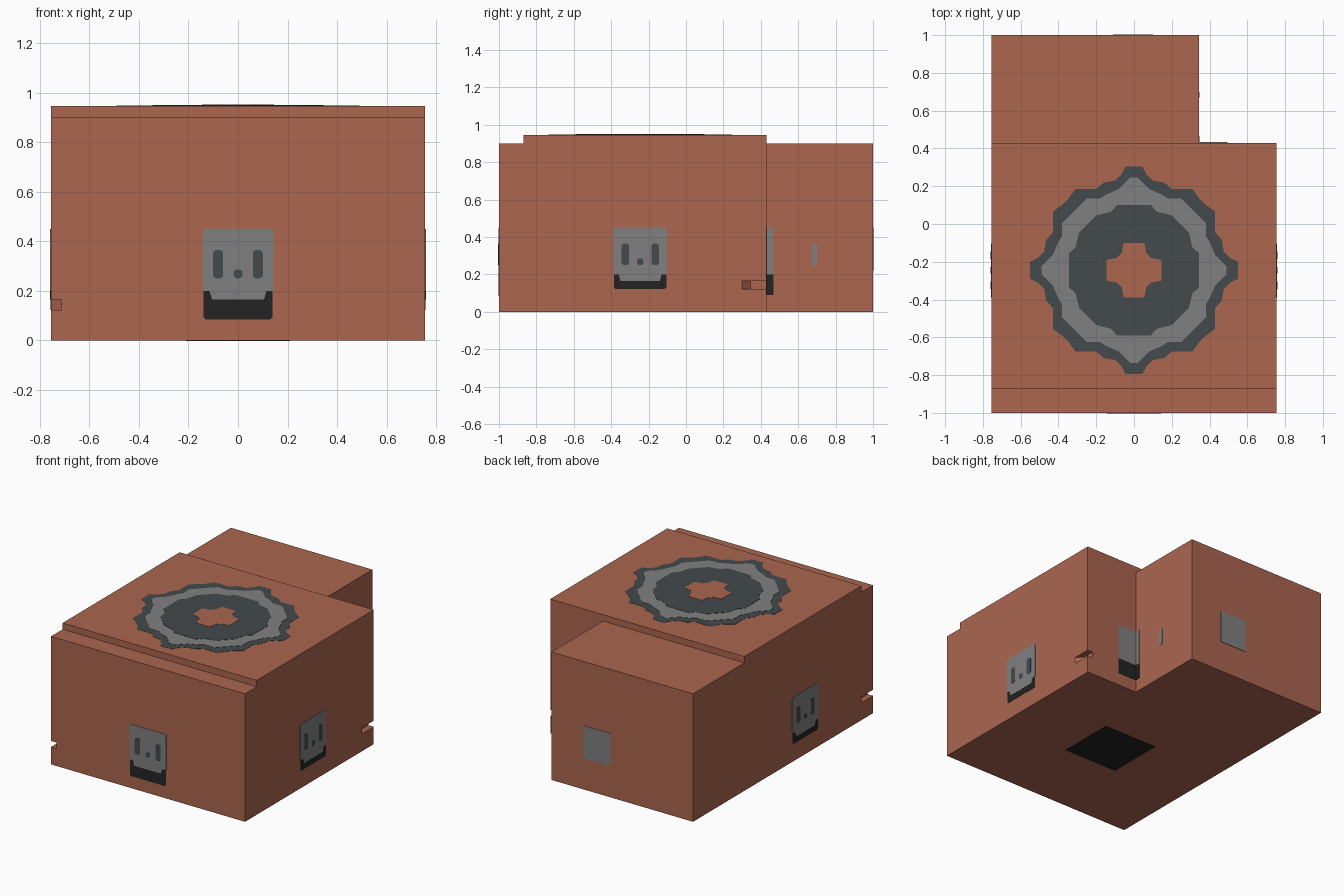
import bpy
import bmesh
from mathutils import Vector

cube = bpy.data.objects.get("Cube")
if cube:
    bpy.data.objects.remove(cube, do_unlink=True)


def material(name, rgb):
    mat = bpy.data.materials.new(name)
    mat.use_nodes = True
    mat.diffuse_color = (*rgb, 1)
    mat.node_tree.nodes["Principled BSDF"].inputs["Base Color"].default_value = (*rgb, 1)
    return mat


BRICK = material("brick red", (0.407, 0.133, 0.078))
GREY = material("mid grey", (0.212, 0.216, 0.212))
SLATE = material("dark slate", (0.056, 0.067, 0.073))
BLACK = material("black", (0.017, 0.017, 0.017))

X, Y, Z = Vector((1, 0, 0)), Vector((0, 1, 0)), Vector((0, 0, 1))
WIDE = 0.755    # half width of the body
MID = -0.245    # centre of the main block along y
INNER = 0.345   # side of the rear block
SEAM = 0.43     # back of the main block


def prism(name, points, origin, u, v, n, depth, mat):
    """Extrude a 2D outline, lying in the u-v plane at origin, along n."""
    bm = bmesh.new()
    face = bm.faces.new([bm.verts.new(origin + u * a + v * b) for a, b in points])
    side = bmesh.ops.extrude_face_region(bm, geom=[face])["geom"]
    bmesh.ops.translate(bm, vec=n * depth,
                        verts=[g for g in side if isinstance(g, bmesh.types.BMVert)])
    bmesh.ops.recalc_face_normals(bm, faces=bm.faces)
    mesh = bpy.data.meshes.new(name)
    bm.to_mesh(mesh)
    bm.free()
    mesh.materials.append(mat)
    obj = bpy.data.objects.new(name, mesh)
    bpy.context.collection.objects.link(obj)
    return obj


def rect(a0, a1, b0, b1, c=0.0):
    """Rectangle with optional clipped corners."""
    if not c:
        return [(a0, b0), (a1, b0), (a1, b1), (a0, b1)]
    return [(a0 + c, b0), (a1 - c, b0), (a1, b0 + c), (a1, b1 - c),
            (a1 - c, b1), (a0 + c, b1), (a0, b1 - c), (a0, b0 + c)]


# Body: stepped main block and lower rear block
main = prism("main_block",
             [(-1, 0), (SEAM, 0), (SEAM, 0.945), (-0.87, 0.945), (-0.87, 0.9), (-1, 0.9)],
             X * -WIDE, Y, Z, X, 2 * WIDE, BRICK)
prism("rear_block", rect(-WIDE, INNER, 0, 0.9), Y * SEAM, X, Z, Y, 1 - SEAM, BRICK)

# Tapered slots at two opposite corners
for s, label in ((1, "left"), (-1, "right")):
    outline = [(0.8, 0.5), (0.713, 0.5), (0.713, 0.345), (WIDE, 0.3), (0.8, 0.3)]
    pts = [(s * a, MID - 0.04 + s * (b - MID + 0.04)) for a, b in outline]
    cutter = prism(label + "_slot_cutter", pts, Z * 0.122, X, Y, Z, 0.043, BRICK)
    cutter.hide_render = True
    cutter.hide_viewport = True
    cut = main.modifiers.new(label + "_slot", "BOOLEAN")
    cut.operation = "DIFFERENCE"
    cut.solver = "EXACT"
    cut.object = cutter

# Top emblem: nested plates with eight-fold symmetry
emblem = [
    ("emblem_rim", SLATE, [(0.045, 0.55), (0.065, 0.51), (0.10, 0.475), (0.16, 0.465),
                           (0.20, 0.43), (0.31, 0.43), (0.35, 0.375)]),
    ("emblem_ring", GREY, [(0.02, 0.49), (0.08, 0.43), (0.15, 0.40), (0.18, 0.38),
                           (0.25, 0.38), (0.32, 0.31)]),
    ("emblem_disc", SLATE, [(0.09, 0.345), (0.12, 0.31), (0.20, 0.29), (0.25, 0.24)]),
    ("emblem_cross", BRICK, [(0.055, 0.145), (0.065, 0.09)]),
]
for i, (name, mat, octant) in enumerate(emblem):
    quarter = octant + [(b, a) for a, b in reversed(octant)]
    outline = []
    for _ in range(4):
        outline += quarter
        quarter = [(b, -a) for a, b in quarter]
    prism(name, outline, Vector((0, MID, 0.945)), X, Y, Z, 0.0015 * (i + 1), mat)


# Face panels on the front and both sides
def face_panel(label, origin, u, n, low):
    bib = [(-0.143, 0.2), (-0.115, 0.2), (-0.105, 0.165), (0.105, 0.165),
           (0.115, 0.2), (0.143, 0.2), (0.143, 0.44), (0.133, 0.45),
           (-0.133, 0.45), (-0.143, 0.44)]
    prism(label + "_panel_base", rect(-0.14, 0.14, low, 0.205, 0.008),
          origin, u, Z, n, 0.0015, BLACK)
    prism(label + "_panel_plate", bib, origin, u, Z, n, 0.003, GREY)
    for s in (-1, 1):
        prism(label + "_panel_eye", rect(s * 0.08 - 0.02, s * 0.08 + 0.02, 0.25, 0.365, 0.01),
              origin, u, Z, n, 0.0045, SLATE)
    prism(label + "_panel_nose", rect(-0.018, 0.018, 0.25, 0.286, 0.01),
          origin, u, Z, n, 0.0045, SLATE)


face_panel("front", Y * -1, X, -Y, 0.085)
face_panel("left", Vector((WIDE, MID, 0)), Y, X, 0.122)
face_panel("right", Vector((-WIDE, MID, 0)), -Y, -X, 0.122)

# Plain plates on the back, the inner corner and the underside
prism("back_plate", rect(-0.11, 0.1, 0.22, 0.45), Y, X, Z, Y, 0.003, GREY)
for label, lo, hi, mat in (("base", 0.09, 0.2, BLACK), ("plate", 0.2, 0.45, GREY)):
    prism("corner_back_" + label, rect(INNER, 0.495, lo, hi), Y * SEAM, X, Z, Y, 0.003, mat)
    prism("corner_side_" + label, rect(SEAM, 0.467, lo, hi), X * INNER, Y, Z, X, 0.003, mat)
prism("inner_side_mark", rect(0.67, 0.7, 0.245, 0.365, 0.01), X * INNER, Y, Z, X, 0.003, GREY)
prism("underside_plate", rect(-0.21, 0.21, MID - 0.2, MID + 0.21), Z * 0, X, Y, -Z, 0.002, BLACK)
